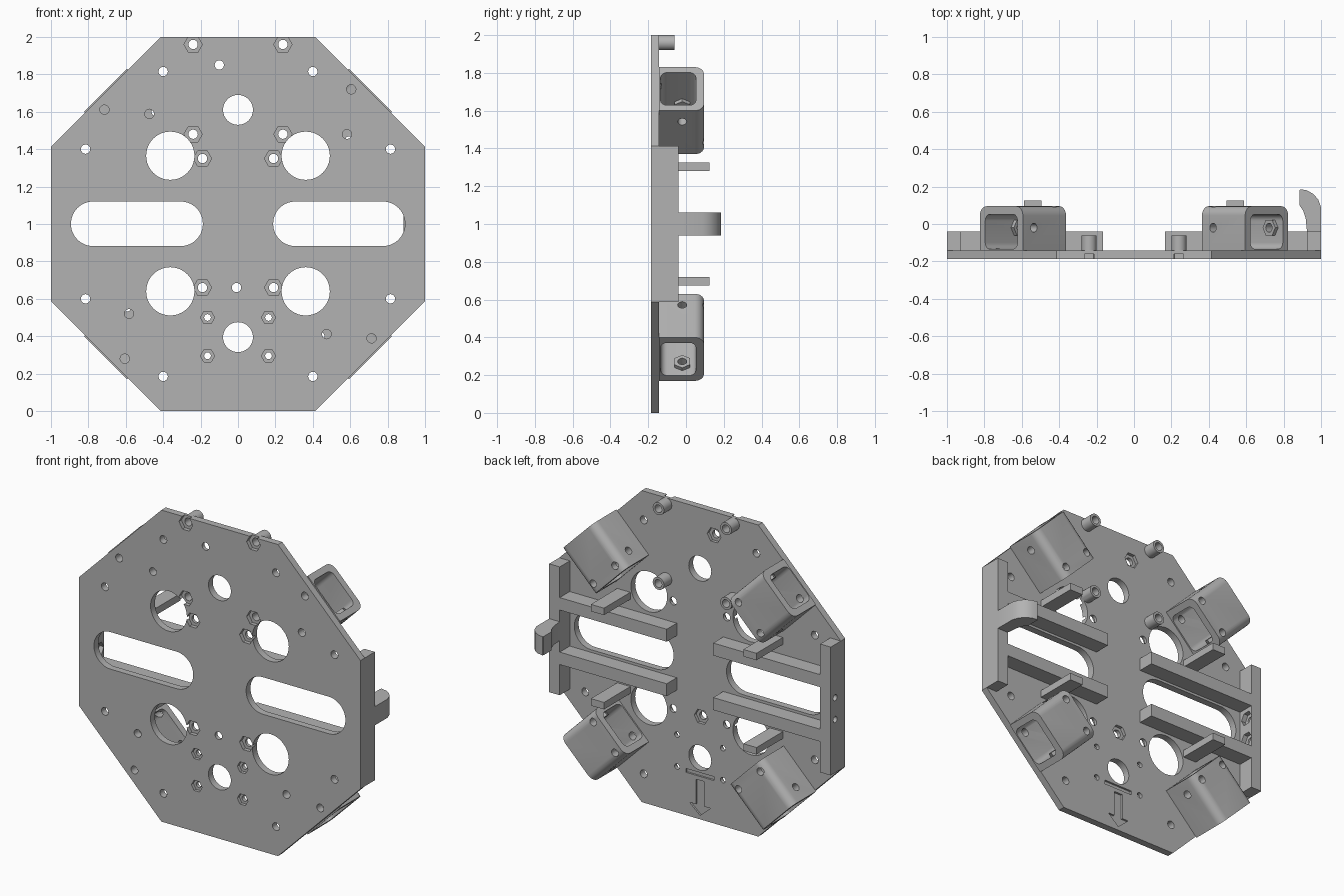
import bpy, bmesh
from math import pi, cos, sin, sqrt
from mathutils import Matrix, Vector

cube = bpy.data.objects.get("Cube")
if cube:
    bpy.data.objects.remove(cube, do_unlink=True)

GREY = (0.45, 0.45, 0.45, 1)
mat = bpy.data.materials.new("plain_grey")
mat.use_nodes = True
mat.diffuse_color = GREY
mat.node_tree.nodes["Principled BSDF"].inputs["Base Color"].default_value = GREY

FRONT, BACK, RIM = -0.186, -0.142, -0.04   # plate faces and rail height along y
WORLD = Matrix.Identity(4)


def frame(origin, u, v, w):
    """Matrix with the three given axes as columns."""
    m = Matrix((u, v, w)).transposed().to_4x4()
    m.translation = origin
    return m


ALONG_X = frame((0, 0, 0), (0, 1, 0), (1, 0, 0), (0, 0, 1))
ALONG_Z = frame((0, 0, 0), (1, 0, 0), (0, 0, 1), (0, 1, 0))


def ngon(u, w, r, n=24):
    return [(u + r * cos(2 * pi * i / n), w + r * sin(2 * pi * i / n)) for i in range(n)]


def rounded(u0, u1, w0, w1, radii, n=6):
    """Rectangle outline; radii run from the low-low corner anticlockwise."""
    pts = []
    corners = [(u0, w0, 1, 1), (u1, w0, -1, 1), (u1, w1, -1, -1), (u0, w1, 1, -1)]
    for k, ((u, w, su, sw), r) in enumerate(zip(corners, radii)):
        if r == 0:
            pts.append((u, w))
            continue
        for i in range(n + 1):
            a = pi + k * pi / 2 + i * pi / 2 / n
            pts.append((u + su * r + r * cos(a), w + sw * r + r * sin(a)))
    return pts


def solid(name, *prisms):
    """Object made of prisms, each (outline, start, end, matrix)."""
    bm = bmesh.new()
    for pts, a, b, m in prisms:
        lo = [bm.verts.new(m @ Vector((u, a, w))) for u, w in pts]
        hi = [bm.verts.new(m @ Vector((u, b, w))) for u, w in pts]
        bm.faces.new(lo)
        bm.faces.new(hi[::-1])
        for i in range(len(pts)):
            j = (i + 1) % len(pts)
            bm.faces.new((lo[j], lo[i], hi[i], hi[j]))
    bmesh.ops.recalc_face_normals(bm, faces=bm.faces)
    me = bpy.data.meshes.new(name)
    bm.to_mesh(me)
    bm.free()
    me.materials.append(mat)
    ob = bpy.data.objects.new(name, me)
    bpy.context.collection.objects.link(ob)
    return ob


def cut(ob, *cutters):
    for c in cutters:
        c.hide_render = True
        mod = ob.modifiers.new("cut", "BOOLEAN")
        mod.operation, mod.solver, mod.object = "DIFFERENCE", "EXACT", c
    bpy.context.view_layer.update()
    dg = bpy.context.evaluated_depsgraph_get()
    me = bpy.data.meshes.new_from_object(ob.evaluated_get(dg))
    ob.modifiers.clear()
    ob.data = me


def box(name, x0, x1, y0, y1, z0, z1):
    return solid(name, ([(x0, z0), (x1, z0), (x1, z1), (x0, z1)], y0, y1, WORLD))


# Positions on the plate
SIDES = (-1, 1)
posts = [(s * 0.24, z) for s in SIDES for z in (1.96, 1.48)]
nuts = [(s * 0.19, z) for s in SIDES for z in (1.35, 0.66)]
small_nuts = [(s * 0.163, z) for s in SIDES for z in (0.5, 0.295)]
back_nuts = [(-0.1, 1.85), (-0.008, 0.66)]
plain = [(s * a, 1 + t * b) for s in SIDES for t in SIDES
         for a, b in ((0.4, 0.815), (0.815, 0.4))]

# Channel frames: local u across, v outward from the centre, w towards the back
channels = {}
mounts = []
for sx, side in ((-1, "right"), (1, "left")):
    for sz, level in ((-1, "lower"), (1, "upper")):
        r = Vector((sx, 0, sz)) / sqrt(2)
        m = frame((sx * 0.594, 0, 1 + sz * 0.6), r.cross(Vector((0, 1, 0))), r, (0, 1, 0))
        channels[level + "_" + side] = m
        for k in SIDES:
            p = m @ Vector((k * 0.077, k * 0.093, 0))
            mounts.append((p.x, p.z))

# Cutters for holes, slots, nut recesses and the engraved arrow
drill = solid("hole_cutter",
              *[(ngon(x, z, 0.025, 16), -0.3, 0, WORLD)
                for x, z in posts + nuts + back_nuts + plain + mounts],
              *[(ngon(x, z, 0.018, 16), -0.3, 0, WORLD) for x, z in small_nuts],
              *[(ngon(s * 0.362, z, 0.129, 40), -0.3, 0, WORLD)
                for s in SIDES for z in (1.365, 0.64)],
              *[(ngon(0, z, 0.08, 32), -0.3, 0, WORLD) for z in (1.61, 0.395)],
              *[(rounded(min(s * 0.188, s * 0.893), max(s * 0.188, s * 0.893),
                         0.882, 1.12, [0.118] * 4, 12), -0.3, 0, WORLD) for s in SIDES])
recess = solid("recess_cutter",
               *[(ngon(x, z, 0.049, 6), -0.3, FRONT + 0.025, WORLD) for x, z in posts + nuts],
               *[(ngon(x, z, 0.038, 6), -0.3, FRONT + 0.02, WORLD) for x, z in small_nuts],
               *[(ngon(x, z, 0.049, 6), BACK - 0.02, 0, WORLD) for x, z in back_nuts])
arrow = [(-0.03, 0.25), (-0.03, 0.09), (-0.075, 0.09), (0, 0.025),
         (0.075, 0.09), (0.03, 0.09), (0.03, 0.25)]
bar = [(-0.1, 0.275), (0.1, 0.275), (0.1, 0.3), (-0.1, 0.3)]
mark = solid("arrow_cutter", *[(p, BACK - 0.012, 0, WORLD) for p in (arrow, bar)])

# Octagonal plate
octagon = [(-0.414, 0), (0.414, 0), (1, 0.588), (1, 1.412),
           (0.414, 2), (-0.414, 2), (-1, 1.412), (-1, 0.588)]
plate = solid("octagonal_plate", (octagon, FRONT, BACK, WORLD))
cut(plate, drill, recess, mark)

# Hollow posts
for i, (x, z) in enumerate(posts):
    post = solid("post_%d" % (i + 1), (ngon(x, z, 0.04, 28), BACK, -0.062, WORLD))
    cut(post, drill)

# Diagonal channels with screw holes and captive nuts
H = 0.163
for name, m in channels.items():
    across = m @ frame((0, 0, 0), (0, 1, 0), (1, 0, 0), (0, 0, 1))
    through = m @ frame((0, 0, 0), (1, 0, 0), (0, 0, 1), (0, 1, 0))
    body = solid(name + "_channel",
                 (rounded(-H, H, BACK, 0.095, (0, 0, 0.05, 0.05)), -H, H, m))
    bore = solid("bore_cutter",
                 (rounded(-0.122, 0.122, -0.134, 0.052, [0.035] * 4), -0.3, 0.3, m))
    screws = solid("screw_cutter",
                   (ngon(-0.08, -0.02, 0.024, 16), 0.08, 0.3, across),
                   (ngon(0.08, -0.02, 0.024, 16), -0.3, -0.08, across),
                   *[(ngon(k * 0.11, -0.11, 0.024, 16), 0.02, 0.2, through) for k in SIDES])
    cut(body, bore, screws, drill)
    hexes = solid(name + "_nuts",
                  (ngon(-0.08, -0.02, 0.048, 6), 0.1, 0.122, across),
                  (ngon(0.08, -0.02, 0.048, 6), -0.122, -0.1, across))
    cut(hexes, screws)
    for c in (bore, screws):
        bpy.data.objects.remove(c, do_unlink=True)

# Side rails, slot bars and upright tabs
for s, side in ((-1, "right"), (1, "left")):
    def span(a, b):
        return min(s * a, s * b), max(s * a, s * b)
    rail = box(side + "_rail", *span(0.925, 1), BACK, RIM, 0.588, 1.412)
    if s < 0:
        holes = solid("rail_cutter", *[(ngon(-0.085, z, 0.02, 16), -1.1, -0.9, ALONG_X)
                                       for z in (0.93, 1.07)])
        pockets = solid("pocket_cutter", *[(ngon(-0.085, z, 0.045, 6), -0.955, -0.9, ALONG_X)
                                           for z in (0.93, 1.07)])
        cut(rail, holes, pockets)
        for c in (holes, pockets):
            bpy.data.objects.remove(c, do_unlink=True)
    for t, level in ((-1, "lower"), (1, "upper")):
        za, zb = sorted((1 + t * 0.135, 1 + t * 0.215))
        box("%s_%s_bar" % (level, side), *span(0.165, 0.925), BACK, RIM, za, zb)
        za, zb = sorted((1 + t * 0.28, 1 + t * 0.325))
        box("%s_%s_tab" % (level, side), *span(0.495, 0.588), BACK, 0.125, za, zb)

# Curved hook on the left rail
hook = [(0.925, RIM), (1, RIM), (1, 0.09), (0.985, 0.13), (0.96, 0.16), (0.925, 0.18),
        (0.89, 0.186), (0.885, 0.18), (0.885, 0.1), (0.905, 0.07), (0.918, 0.03)]
solid("hook", (hook, 0.94, 1.06, ALONG_Z))

for c in (drill, recess, mark):
    bpy.data.objects.remove(c, do_unlink=True)

# Smooth the round walls, keep edges sharp
bpy.ops.object.select_all(action="DESELECT")
for ob in bpy.context.collection.objects:
    if ob.type == "MESH":
        ob.select_set(True)
        bpy.context.view_layer.objects.active = ob
bpy.ops.object.shade_smooth_by_angle(angle=pi / 6)
